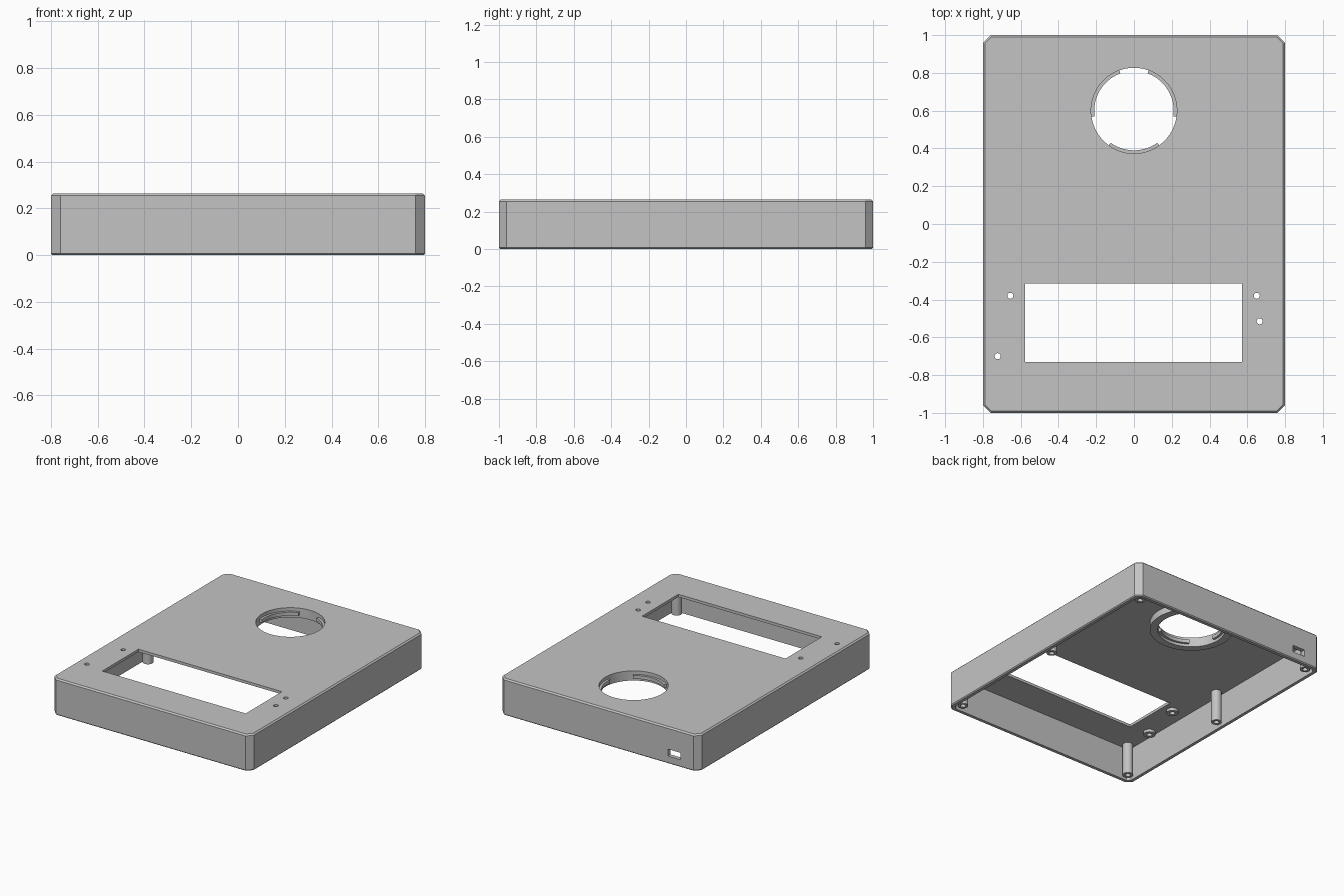
import bpy, bmesh, math

if "Cube" in bpy.data.objects:
    bpy.data.objects.remove(bpy.data.objects["Cube"])

W, D, H = 0.8, 1.0, 0.265      # half width, half depth, height
WALL, ROOF = 0.03, 0.02        # wall and top plate thickness
UNDER = H - ROOF

grey = bpy.data.materials.new("light_grey_plastic")
grey.diffuse_color = (0.55, 0.55, 0.55, 1)
grey.use_nodes = True
grey.node_tree.nodes["Principled BSDF"].inputs["Base Color"].default_value = grey.diffuse_color


def make(name, bm, smooth=False):
    bmesh.ops.recalc_face_normals(bm, faces=bm.faces)
    me = bpy.data.meshes.new(name)
    bm.to_mesh(me)
    bm.free()
    me.materials.append(grey)
    ob = bpy.data.objects.new(name, me)
    bpy.context.collection.objects.link(ob)
    if smooth:
        bpy.ops.object.select_all(action='DESELECT')
        ob.select_set(True)
        bpy.context.view_layer.objects.active = ob
        bpy.ops.object.shade_smooth_by_angle(angle=math.radians(35))
    return ob


def outline(d, z):
    """Chamfered rectangle, inset by d, at height z."""
    w, l, c = W - d, D - d, 0.04 - 0.586 * d
    return [(w, -l + c, z), (w, l - c, z), (w - c, l, z), (-w + c, l, z),
            (-w, l - c, z), (-w, -l + c, z), (-w + c, -l, z), (w - c, -l, z)]


def tube(name, x, y, r_in, r_out, z0, z1, seg=32, a0=0, a1=360):
    """Ring, or part of a ring, with a rectangular section."""
    bm = bmesh.new()
    full = a1 - a0 == 360
    rows = []
    for i in range(seg if full else seg + 1):
        a = math.radians(a0 + (a1 - a0) * i / seg)
        rows.append([bm.verts.new((x + r * math.cos(a), y + r * math.sin(a), z))
                     for r, z in ((r_in, z0), (r_out, z0), (r_out, z1), (r_in, z1))])
    for i in range(seg):
        p, q = rows[i], rows[(i + 1) % len(rows)]
        for k in range(4):
            bm.faces.new((p[k], p[(k + 1) % 4], q[(k + 1) % 4], q[k]))
    if not full:
        bm.faces.new(rows[0])
        bm.faces.new(rows[-1])
    return make(name, bm, True)


def box_cutter(x0, x1, y0, y1, z0, z1):
    bm = bmesh.new()
    bmesh.ops.create_cube(bm, size=1)
    for v in bm.verts:
        v.co = ((x0 + x1) / 2 + v.co.x * (x1 - x0), (y0 + y1) / 2 + v.co.y * (y1 - y0),
                (z0 + z1) / 2 + v.co.z * (z1 - z0))
    return make("cutter", bm)


def round_cutter(x, y, r, seg):
    bm = bmesh.new()
    bmesh.ops.create_cone(bm, cap_ends=True, segments=seg, radius1=r, radius2=r, depth=0.2)
    bmesh.ops.translate(bm, verts=bm.verts, vec=(x, y, H))
    return make("cutter", bm)


# housing shell: inner roof, inner wall, rim, outer wall, top
bm = bmesh.new()
loops = [[bm.verts.new(p) for p in outline(d, z)] for d, z in (
    (WALL, UNDER), (WALL, 0), (0.007, 0), (0, 0.007), (0, H - 0.01), (0.01, H))]
for a, b in zip(loops, loops[1:]):
    for k in range(8):
        bm.faces.new((a[k], a[(k + 1) % 8], b[(k + 1) % 8], b[k]))
bm.faces.new(loops[0])
bm.faces.new(loops[-1])
shell = make("housing_shell", bm)

# openings: display window, round mount, cable port, screw holes
screw_holes = [(-0.655, -0.38), (0.65, -0.38), (0.665, -0.515), (-0.722, -0.70)]
cutters = [box_cutter(-0.578, 0.573, -0.73, -0.315, 0.15, 0.4),
           box_cutter(-0.655, -0.555, 0.9, 1.1, 0.055, 0.105),
           round_cutter(0, 0.6, 0.227, 96)]
cutters += [round_cutter(x, y, 0.016, 24) for x, y in screw_holes]
bpy.context.view_layer.objects.active = shell
for c in cutters:
    c.hide_render = True
    m = shell.modifiers.new("cut", 'BOOLEAN')
    m.operation, m.solver, m.object = 'DIFFERENCE', 'EXACT', c
    bpy.ops.object.modifier_apply(modifier=m.name)
for c in cutters:
    bpy.data.objects.remove(c)

# collar under the round opening, with three bayonet lips
tube("mount_collar", 0, 0.6, 0.227, 0.28, 0.195, UNDER + 0.001, 96)
for a0, a1 in ((-8, 70), (110, 188), (234, 306)):
    tube("mount_lip", 0, 0.6, 0.21, 0.235, 0.215, 0.24, 24, a0, a1)

# six case screw posts
for sx in (-1, 1):
    for y in (-0.925, 0, 0.925):
        tube("screw_post", sx * 0.722, y, 0.018, 0.035, 0.012, UNDER + 0.002)

# short bosses below the small screw holes
for x, y in screw_holes:
    tube("display_boss", x, y, 0.018, 0.04, 0.225, UNDER + 0.002)
